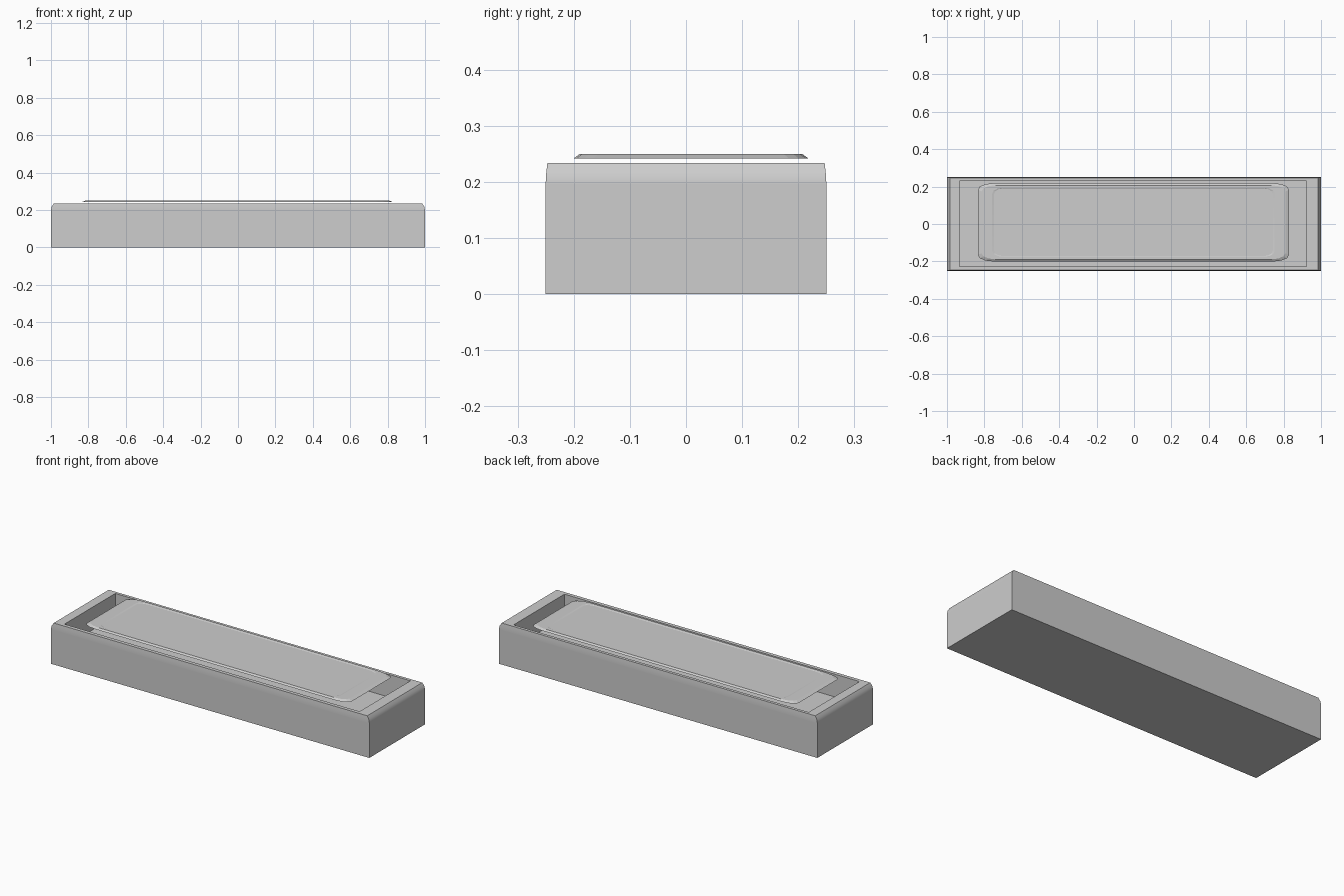
import bpy, bmesh, math

cube = bpy.data.objects.get("Cube")
if cube:
    bpy.data.objects.remove(cube, do_unlink=True)

grey = bpy.data.materials.new("mid_grey")
grey.use_nodes = True
colour = (0.61, 0.61, 0.61, 1)
grey.diffuse_color = colour
grey.node_tree.nodes["Principled BSDF"].inputs["Base Color"].default_value = colour


def rectangle(hx, hy, z, cx=0, cy=0):
    return [(cx + sx * hx, cy + sy * hy, z)
            for sx, sy in ((-1, -1), (1, -1), (1, 1), (-1, 1))]


def rounded(hx, hy, rx, ry, z, cx=0, cy=0, steps=3):
    # Rectangle with elliptical corners
    points = []
    for quarter, (sx, sy) in enumerate(((1, 1), (-1, 1), (-1, -1), (1, -1))):
        for i in range(steps + 1):
            a = math.pi / 2 * (quarter + i / steps)
            points.append((cx + sx * (hx - rx) + rx * math.cos(a),
                           cy + sy * (hy - ry) + ry * math.sin(a), z))
    return points


def loft(name, rings, smooth_angle):
    # Skin closed rings in order and cap both ends
    bm = bmesh.new()
    loops = [[bm.verts.new(p) for p in ring] for ring in rings]
    count = len(loops[0])
    for low, high in zip(loops, loops[1:]):
        for i in range(count):
            j = (i + 1) % count
            bm.faces.new((low[i], low[j], high[j], high[i]))
    bm.faces.new(loops[0][::-1])
    bm.faces.new(loops[-1])
    bmesh.ops.recalc_face_normals(bm, faces=bm.faces)
    mesh = bpy.data.meshes.new(name)
    bm.to_mesh(mesh)
    bm.free()
    mesh.materials.append(grey)
    obj = bpy.data.objects.new(name, mesh)
    bpy.context.collection.objects.link(obj)
    bpy.ops.object.select_all(action="DESELECT")
    obj.select_set(True)
    bpy.context.view_layer.objects.active = obj
    bpy.ops.object.shade_smooth_by_angle(angle=math.radians(smooth_angle))


# Hollow tray: outer walls, softened rim, inner walls and raised floor
loft("tray", [
    rectangle(1, 0.25, 0),
    rectangle(1, 0.25, 0.195),
    rectangle(1, 0.25, 0.2),
    rectangle(0.996, 0.249, 0.217),
    rectangle(0.985, 0.247, 0.234),
    rectangle(0.927, 0.228, 0.234, -0.005, 0.002),
    rectangle(0.927, 0.228, 0.105, -0.005, 0.002),
], 25)

# Thin floating cover: bevelled edge, flat border and slightly sunken panel
cx, cy = -0.003, 0.009
loft("cover", [
    rounded(0.832, 0.209, 0.08, 0.035, 0.242, cx, cy),
    rounded(0.812, 0.198, 0.075, 0.033, 0.25, cx, cy),
    rounded(0.755, 0.184, 0.055, 0.03, 0.25, cx, cy),
    rounded(0.745, 0.181, 0.05, 0.03, 0.248, cx, cy),
], 5)
